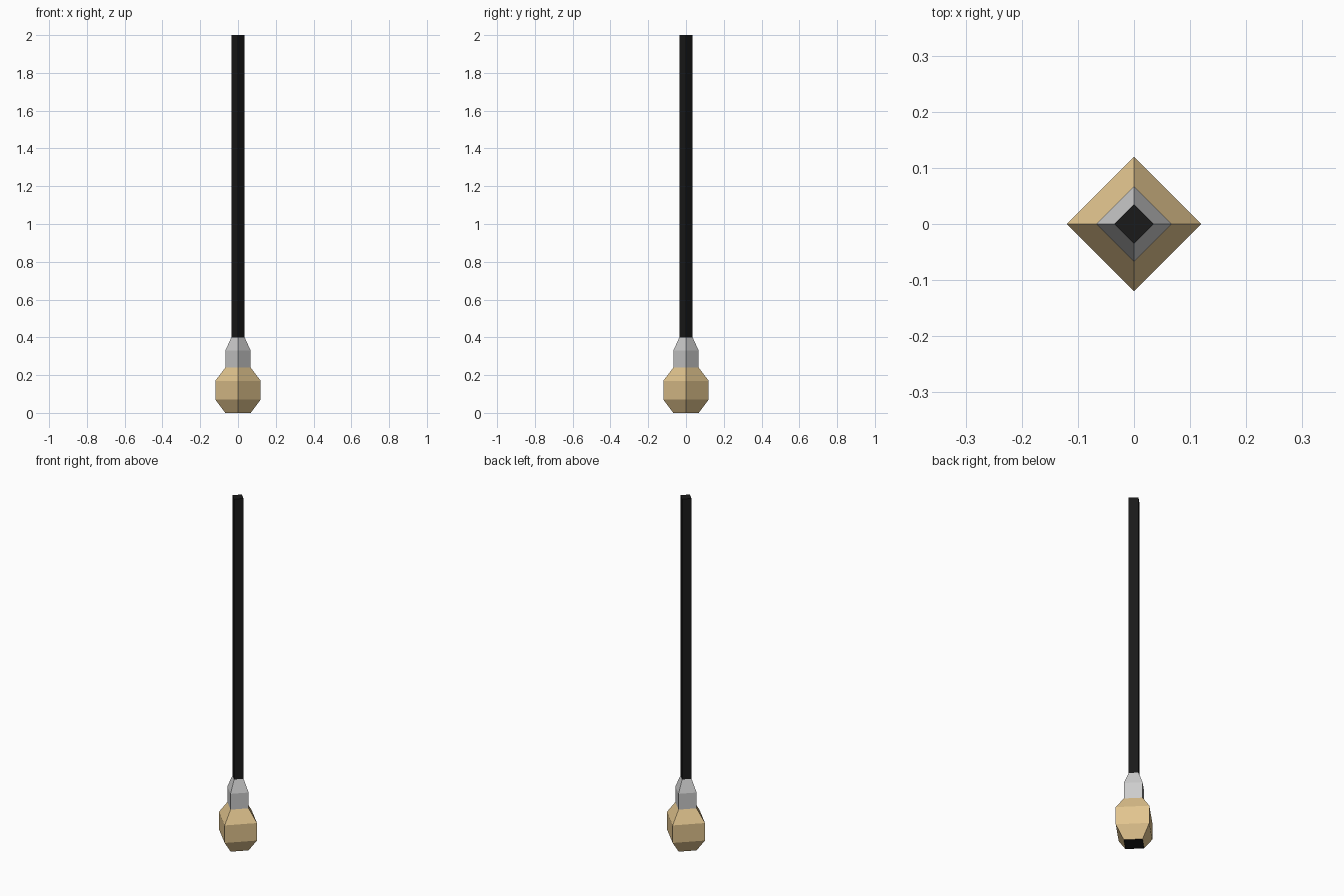
import bpy, bmesh
from math import cos, sin, pi

if "Cube" in bpy.data.objects:
    bpy.data.objects.remove(bpy.data.objects["Cube"])

SIDES = 4


def material(name, rgb):
    mat = bpy.data.materials.new(name)
    mat.diffuse_color = (*rgb, 1)
    mat.use_nodes = True
    mat.node_tree.nodes["Principled BSDF"].inputs["Base Color"].default_value = mat.diffuse_color
    return mat


def lathe(name, profile, mat=None, cap_top=False, cap_bottom=False):
    """Sweep (radius, height) points around z with flat faces."""
    bm = bmesh.new()
    rings = [[bm.verts.new((r * cos(2 * pi * i / SIDES), r * sin(2 * pi * i / SIDES), z))
              for i in range(SIDES)] for r, z in profile]
    for low, high in zip(rings, rings[1:]):
        for i in range(SIDES):
            j = (i + 1) % SIDES
            bm.faces.new((low[i], low[j], high[j], high[i]))
    if cap_top:
        bm.faces.new(rings[-1])
    if cap_bottom:
        bm.faces.new(rings[0][::-1])
    mesh = bpy.data.meshes.new(name)
    bm.to_mesh(mesh)
    bm.free()
    if mat:
        mesh.materials.append(mat)
    obj = bpy.data.objects.new(name, mesh)
    bpy.context.collection.objects.link(obj)
    return obj


black = material("black", (0.01, 0.01, 0.01))
tan = material("warm_glass", (0.75, 0.55, 0.27))

# Bulb with its dark underside
bulb = lathe("bulb", [(0.067, 0), (0.12, 0.07), (0.12, 0.17), (0.067, 0.24)], tan, cap_bottom=True)
bulb.data.materials.append(black)
bulb.data.polygons[-1].material_index = 1

# Socket
lathe("socket", [(0.067, 0.24), (0.067, 0.33), (0.035, 0.40)])

# Hanging cord
lathe("cord", [(0.035, 0.40), (0.035, 2.0)], black, cap_top=True)
